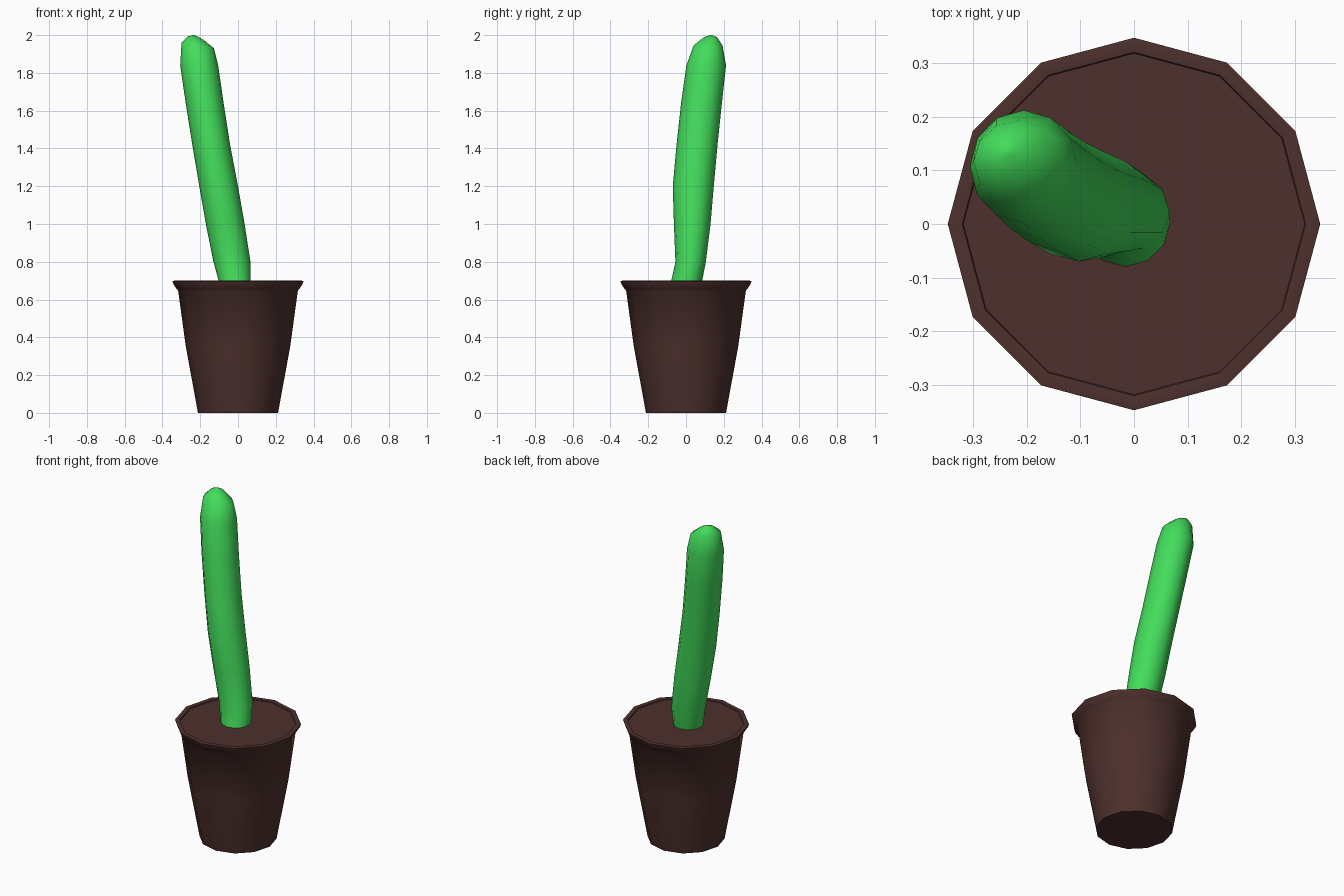
import bpy, bmesh
from math import cos, sin, pi, radians

if "Cube" in bpy.data.objects:
    bpy.data.objects.remove(bpy.data.objects["Cube"])

N = 12


def material(name, color):
    m = bpy.data.materials.new(name)
    m.diffuse_color = color
    m.use_nodes = True
    m.node_tree.nodes["Principled BSDF"].inputs["Base Color"].default_value = m.diffuse_color
    return m


def loft(name, rings, mat, angle):
    """Skin stacked 12-sided rings (cx, cy, z, rx, ry, tilt) and cap both ends."""
    bm = bmesh.new()
    loops = []
    for cx, cy, z, rx, ry, tilt in rings:
        loops.append([bm.verts.new((cx + rx * cos(2 * pi * i / N),
                                    cy + ry * sin(2 * pi * i / N),
                                    z + tilt * cos(2 * pi * i / N)))
                      for i in range(N)])
    for a, b in zip(loops, loops[1:]):
        for i in range(N):
            j = (i + 1) % N
            bm.faces.new((a[i], a[j], b[j], b[i]))
    bm.faces.new(loops[0][::-1])
    bm.faces.new(loops[-1])
    bmesh.ops.recalc_face_normals(bm, faces=bm.faces)
    mesh = bpy.data.meshes.new(name)
    bm.to_mesh(mesh)
    bm.free()
    mesh.materials.append(mat)
    ob = bpy.data.objects.new(name, mesh)
    bpy.context.collection.objects.link(ob)
    bpy.ops.object.select_all(action='DESELECT')
    ob.select_set(True)
    bpy.context.view_layer.objects.active = ob
    bpy.ops.object.shade_smooth_by_angle(angle=radians(angle))
    return ob


brown = material("pot_brown", (0.075, 0.03, 0.026, 1))
green = material("stem_green", (0.055, 0.72, 0.105, 1))

# Pot: slightly bulged taper, flared rim, soil disc just below the lip
pot_profile = [(0.212, 0), (0.277, 0.355), (0.317, 0.648), (0.324, 0.655),
               (0.341, 0.68), (0.347, 0.698), (0.335, 0.70), (0.32, 0.698), (0.318, 0.693)]
loft("pot", [(0, 0, z, r, r, 0) for r, z in pot_profile], brown, 40)

# Stem: leaning tube, given as z, x range, y range, tilt of the ring
stem_sections = [
    (0.68, -0.097, 0.067, -0.082, 0.082, 0),
    (0.80, -0.130, 0.066, -0.056, 0.105, 0),
    (1.00, -0.170, 0.035, -0.064, 0.130, 0),
    (1.20, -0.205, 0.000, -0.070, 0.147, 0),
    (1.42, -0.242, -0.042, -0.050, 0.167, 0),
    (1.64, -0.277, -0.076, -0.026, 0.190, 0),
    (1.84, -0.306, -0.105, 0.002, 0.212, 0),
    (1.945, -0.299, -0.127, 0.040, 0.193, -0.015),
    (1.985, -0.265, -0.185, 0.090, 0.168, -0.008),
    (2.00, -0.240, -0.228, 0.127, 0.140, 0),
]
loft("cactus_stem", [((x0 + x1) / 2, (y0 + y1) / 2, z, (x1 - x0) / 2, (y1 - y0) / 2, t)
                     for z, x0, x1, y0, y1, t in stem_sections], green, 60)
